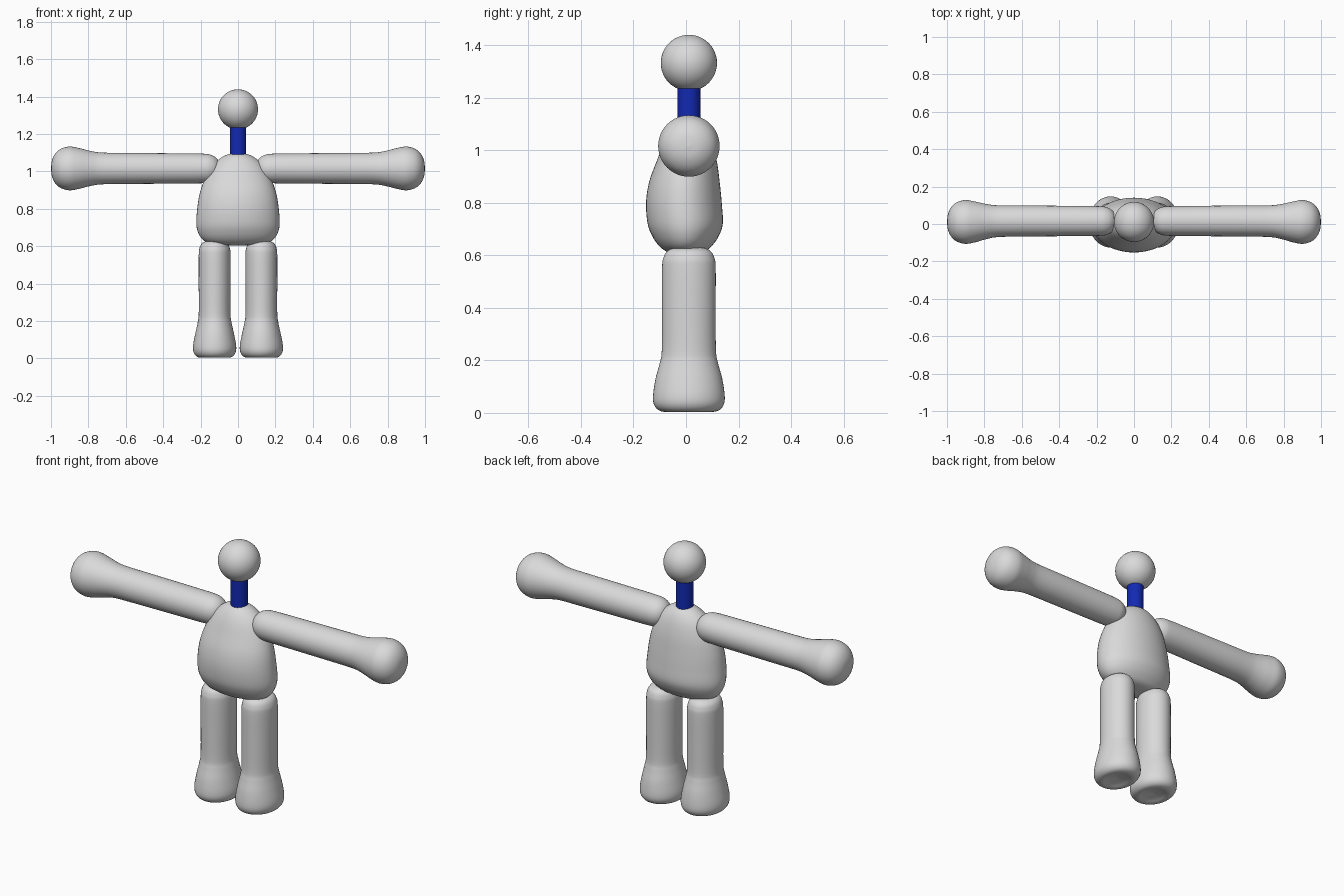
import bpy, bmesh, math
from mathutils import Vector

SEG = 48


def material(name, rgb):
    m = bpy.data.materials.new(name)
    m.diffuse_color = (*rgb, 1.0)
    return m


GREY = material("light_grey", (0.70, 0.70, 0.70))
BLUE = material("deep_blue", (0.006, 0.022, 0.45))


def smooth_sections(sections, steps=5):
    """Catmull-Rom interpolation through the cross-sections."""
    pts = [Vector(s) for s in sections]
    out = []
    for i in range(len(pts) - 1):
        p0, p1, p2, p3 = pts[max(i - 1, 0)], pts[i], pts[i + 1], pts[min(i + 2, len(pts) - 1)]
        for k in range(steps):
            t = k / steps
            out.append(0.5 * (2 * p1 + (p2 - p0) * t + (2 * p0 - 5 * p1 + 4 * p2 - p3) * t * t
                              + (3 * p1 - p0 - 3 * p2 + p3) * t ** 3))
    return out + [pts[-1]]


def loft(name, sections, place):
    """Skin elliptical sections (along, radius_a, radius_b, offset_b); place maps (along, a, b) to xyz."""
    bm = bmesh.new()
    rings = []
    for along, ra, rb, off in smooth_sections(sections):
        ra, rb = max(ra, 0.002), max(rb, 0.002)
        rings.append([bm.verts.new(place(along, ra * math.cos(2 * math.pi * j / SEG),
                                         off + rb * math.sin(2 * math.pi * j / SEG)))
                      for j in range(SEG)])
    for lo, hi in zip(rings, rings[1:]):
        for j in range(SEG):
            n = (j + 1) % SEG
            bm.faces.new((lo[j], lo[n], hi[n], hi[j]))
    bm.faces.new(rings[0])
    bm.faces.new(rings[-1])
    bmesh.ops.recalc_face_normals(bm, faces=bm.faces)
    mesh = bpy.data.meshes.new(name)
    bm.to_mesh(mesh)
    bm.free()
    mesh.shade_smooth()
    mesh.materials.append(GREY)
    ob = bpy.data.objects.new(name, mesh)
    bpy.context.collection.objects.link(ob)
    return ob


# Torso: egg shape with a broad, flattened base
torso = [(0.605, 0.0, 0.0, 0.0), (0.606, 0.09, 0.045, 0.0), (0.615, 0.15, 0.075, 0.0),
         (0.635, 0.188, 0.10, -0.002), (0.67, 0.212, 0.125, -0.002), (0.72, 0.223, 0.143, -0.003),
         (0.80, 0.218, 0.144, -0.008), (0.88, 0.205, 0.134, -0.006), (0.96, 0.178, 0.114, 0.003),
         (1.03, 0.138, 0.09, 0.008), (1.075, 0.088, 0.062, 0.01), (1.095, 0.04, 0.03, 0.01),
         (1.098, 0.0, 0.0, 0.01)]
loft("torso", torso, lambda t, a, b: (a, b, t))

# Arm: rounded shoulder end, long tube, ball-shaped hand
arm = [(0.095, 0.0, 0.0, 0.016), (0.099, 0.03, 0.03, 0.016), (0.116, 0.056, 0.056, 0.016),
       (0.145, 0.073, 0.073, 0.016), (0.19, 0.079, 0.079, 0.016), (0.35, 0.081, 0.081, 0.016),
       (0.60, 0.083, 0.083, 0.016), (0.73, 0.085, 0.085, 0.015), (0.79, 0.094, 0.094, 0.013),
       (0.85, 0.109, 0.109, 0.011), (0.90, 0.117, 0.117, 0.011), (0.945, 0.106, 0.106, 0.011),
       (0.975, 0.082, 0.082, 0.011), (0.994, 0.045, 0.045, 0.011), (1.0, 0.0, 0.0, 0.011)]

# Leg: flared foot with a slightly hollow sole, straight tube, rounded top
leg = [(0.02, 0.0, 0.0, 0.011), (0.012, 0.045, 0.055, 0.011), (0.004, 0.075, 0.09, 0.011),
       (0.012, 0.098, 0.118, 0.011), (0.035, 0.113, 0.134, 0.011), (0.07, 0.115, 0.136, 0.011),
       (0.13, 0.104, 0.127, 0.011), (0.19, 0.091, 0.111, 0.011), (0.24, 0.085, 0.103, 0.011),
       (0.40, 0.085, 0.102, 0.011), (0.55, 0.085, 0.102, 0.011), (0.59, 0.081, 0.097, 0.011),
       (0.615, 0.068, 0.083, 0.011), (0.628, 0.042, 0.055, 0.011), (0.632, 0.0, 0.0, 0.011)]

for side, s in (("left", 1), ("right", -1)):
    loft(side + "_arm", arm, lambda t, a, b: (s * t, b, 1.016 + a))
    loft(side + "_leg", leg, lambda t, a, b: (s * 0.125 + a, b, t))

# Neck: plain blue cylinder
bpy.ops.mesh.primitive_cylinder_add(vertices=32, radius=0.044, depth=0.18, location=(0, 0.011, 1.17))
neck = bpy.context.object
neck.name = "neck"
neck.data.materials.append(BLUE)
bpy.ops.object.shade_smooth_by_angle()

# Head: sphere
bpy.ops.mesh.primitive_uv_sphere_add(segments=48, ring_count=24, radius=0.107, location=(0, 0.011, 1.332))
head = bpy.context.object
head.name = "head"
head.data.materials.append(GREY)
bpy.ops.object.shade_smooth()
